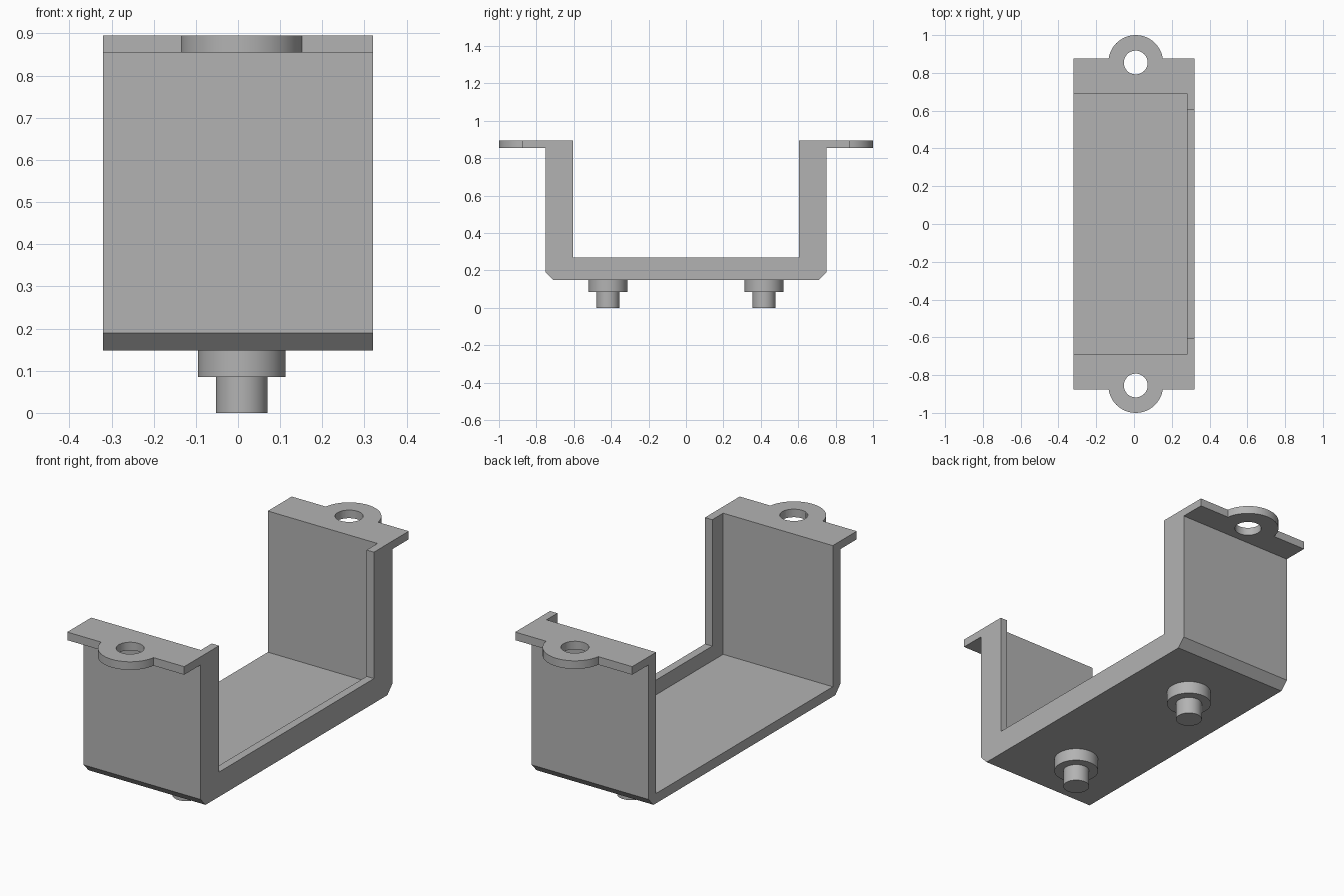
import bpy
import bmesh
from math import radians
from mathutils import Matrix

cube = bpy.data.objects.get("Cube")
if cube:
    bpy.data.objects.remove(cube, do_unlink=True)

GREY = (0.45, 0.45, 0.45, 1)
grey = bpy.data.materials.new("plain grey")
grey.use_nodes = True
grey.diffuse_color = GREY
grey.node_tree.nodes["Principled BSDF"].inputs["Base Color"].default_value = GREY

HALF_W = 0.32            # half width of the bracket
BASE, TOP = 0.148, 0.895  # underside and top of the bracket
FLANGE = 0.855           # underside of the flanges
CX = 0.009               # centre line of the ears and pegs
EAR_Y, PEG_Y = 0.855, 0.417


def finish(name, bm):
    bmesh.ops.recalc_face_normals(bm, faces=bm.faces)
    mesh = bpy.data.meshes.new(name)
    bm.to_mesh(mesh)
    bm.free()
    mesh.materials.append(grey)
    obj = bpy.data.objects.new(name, mesh)
    bpy.context.collection.objects.link(obj)
    return obj


def extrude_x(name, outline, x0, x1):
    """Solid from a y/z outline swept along x."""
    bm = bmesh.new()
    face = bm.faces.new([bm.verts.new((x0, y, z)) for y, z in outline])
    swept = bmesh.ops.extrude_face_region(bm, geom=[face])["geom"]
    verts = [v for v in swept if isinstance(v, bmesh.types.BMVert)]
    bmesh.ops.translate(bm, verts=verts, vec=(x1 - x0, 0, 0))
    return finish(name, bm)


def revolve(name, profile, x, y, sides=48):
    """Stepped round solid from (radius, z) points, closed on the axis."""
    bm = bmesh.new()
    verts = [bm.verts.new((r, 0, z)) for r, z in profile]
    edges = [bm.edges.new(pair) for pair in zip(verts, verts[1:])]
    bmesh.ops.spin(bm, geom=verts + edges, cent=(0, 0, 0), axis=(0, 0, 1),
                   angle=radians(360), steps=sides)
    bmesh.ops.remove_doubles(bm, verts=bm.verts, dist=0.0001)
    bmesh.ops.transform(bm, matrix=Matrix.Translation((x, y, 0)), verts=bm.verts)
    return finish(name, bm)


def disc(name, radius, z0, z1, y):
    return revolve(name, [(0, z0), (radius, z0), (radius, z1), (0, z1)], CX, y)


def combine(target, tool, operation):
    """Apply a boolean and discard the tool."""
    mod = target.modifiers.new(operation.lower(), "BOOLEAN")
    mod.operation, mod.solver, mod.object = operation, "EXACT", tool
    bpy.context.view_layer.update()
    graph = bpy.context.evaluated_depsgraph_get()
    result = bpy.data.meshes.new_from_object(target.evaluated_get(graph))
    target.modifiers.clear()
    target.data = result
    bpy.data.objects.remove(tool, do_unlink=True)


def smooth(obj):
    bpy.ops.object.select_all(action="DESELECT")
    obj.select_set(True)
    bpy.context.view_layer.objects.active = obj
    bpy.ops.object.shade_smooth_by_angle(angle=radians(30))


# U-shaped bracket with outward flanges and chamfered lower corners
half = [(0.71, BASE), (0.75, 0.19), (0.75, FLANGE), (0.877, FLANGE),
        (0.877, TOP), (0.605, TOP), (0.605, 0.27)]
outline = half + [(-y, z) for y, z in reversed(half)]
bracket = extrude_x("bracket", outline, -HALF_W, HALF_W)

# Pocket that thins the walls and leaves a raised lip along one side
pocket = extrude_x("pocket_cutter",
                   [(-0.69, 0.197), (0.69, 0.197), (0.69, 1), (-0.69, 1)],
                   -0.5, 0.28)
combine(bracket, pocket, "DIFFERENCE")

# Rounded mounting ears with screw holes
for side in (-1, 1):
    combine(bracket, disc("ear", 0.145, FLANGE, TOP, side * EAR_Y), "UNION")
    combine(bracket, disc("hole_cutter", 0.063, 0.8, 1, side * EAR_Y), "DIFFERENCE")
smooth(bracket)

# Stepped locating pegs underneath
for side, name in ((-1, "front_peg"), (1, "back_peg")):
    peg = revolve(name, [(0, 0), (0.0615, 0), (0.0615, 0.085), (0.104, 0.085),
                         (0.104, BASE), (0, BASE)], CX, side * PEG_Y)
    smooth(peg)
